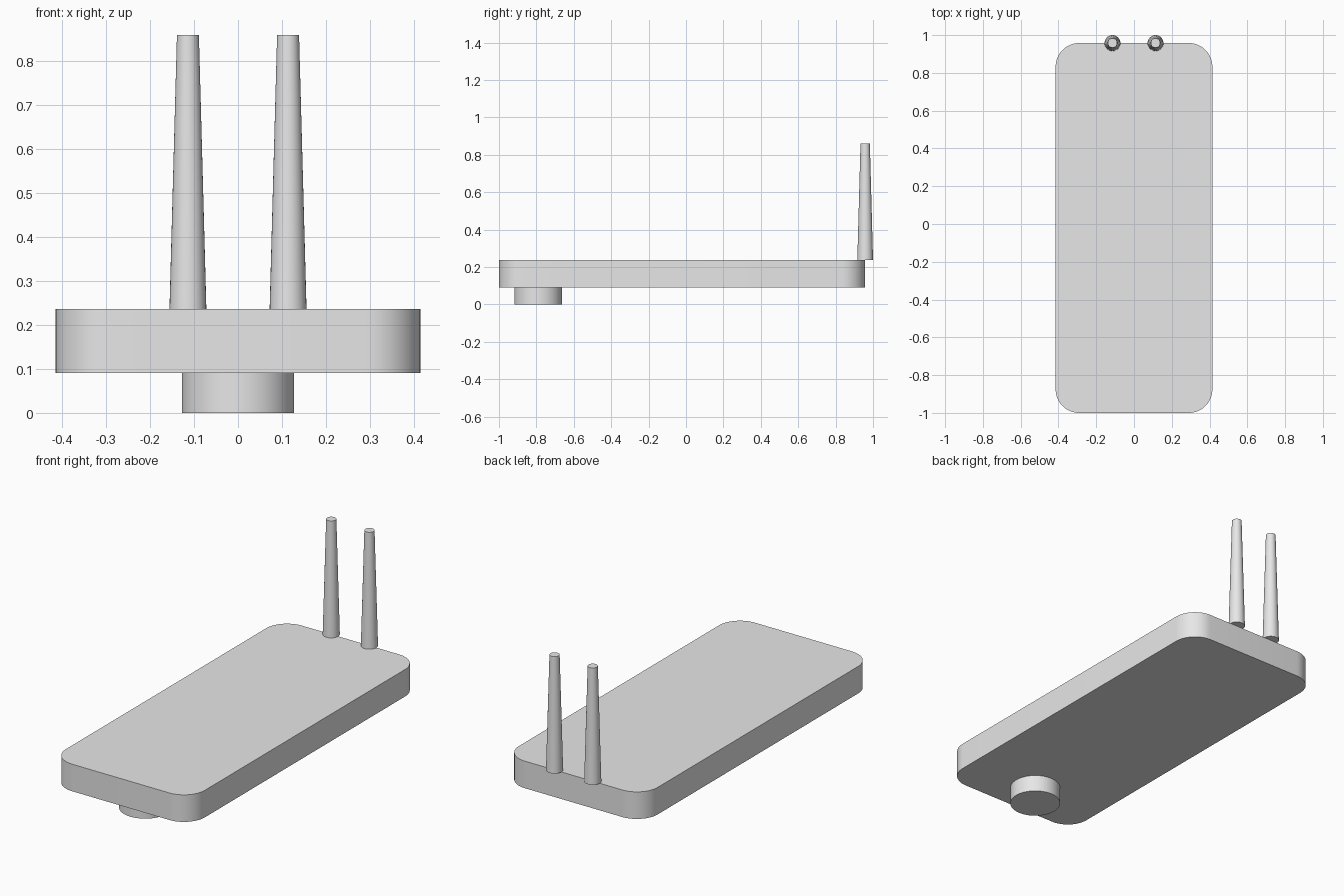
import bpy
import bmesh
from math import cos, sin, pi, radians

cube = bpy.data.objects.get("Cube")
if cube:
    bpy.data.objects.remove(cube, do_unlink=True)

grey = bpy.data.materials.new("light_grey")
grey.use_nodes = True
colour = (0.8, 0.8, 0.8, 1)
grey.diffuse_color = colour
grey.node_tree.nodes["Principled BSDF"].inputs["Base Color"].default_value = colour


def finish(obj, name):
    obj.name = name
    obj.data.materials.append(grey)
    bpy.ops.object.select_all(action="DESELECT")
    obj.select_set(True)
    bpy.context.view_layer.objects.active = obj
    bpy.ops.object.shade_smooth_by_angle(angle=radians(30))


def rounded_slab(name, half_x, y0, y1, z0, z1, radius, steps=12):
    """Upright extrusion of a rectangle with rounded corners."""
    bm = bmesh.new()
    corners = [(half_x - radius, y1 - radius), (radius - half_x, y1 - radius),
               (radius - half_x, y0 + radius), (half_x - radius, y0 + radius)]
    outline = []
    for quarter, (cx, cy) in enumerate(corners):
        for i in range(steps + 1):
            a = (quarter + i / steps) * pi / 2
            outline.append(bm.verts.new((cx + radius * cos(a), cy + radius * sin(a), z0)))
    base = bm.faces.new(outline)
    top = bmesh.ops.extrude_face_region(bm, geom=[base], use_keep_orig=True)["geom"]
    bmesh.ops.translate(bm, vec=(0, 0, z1 - z0),
                        verts=[g for g in top if isinstance(g, bmesh.types.BMVert)])
    bmesh.ops.recalc_face_normals(bm, faces=bm.faces)
    mesh = bpy.data.meshes.new(name)
    bm.to_mesh(mesh)
    bm.free()
    obj = bpy.data.objects.new(name, mesh)
    bpy.context.collection.objects.link(obj)
    finish(obj, name)


def tapered_post(name, x, y, z0, z1, r0, r1, sides):
    bpy.ops.mesh.primitive_cone_add(vertices=sides, radius1=r0, radius2=r1, depth=z1 - z0,
                                    location=(x, y, (z0 + z1) / 2))
    finish(bpy.context.object, name)


# Flat body with rounded corners
rounded_slab("body", 0.415, -1.0, 0.958, 0.091, 0.237, 0.125)

# Round foot under the front end
tapered_post("foot", 0, -0.79, 0, 0.091, 0.128, 0.128, 64)

# Pair of tapered antennas straddling the back edge
for side, sign in (("left", 1), ("right", -1)):
    tapered_post(side + "_antenna", sign * 0.114, 0.958, 0.237, 0.86, 0.042, 0.025, 32)
